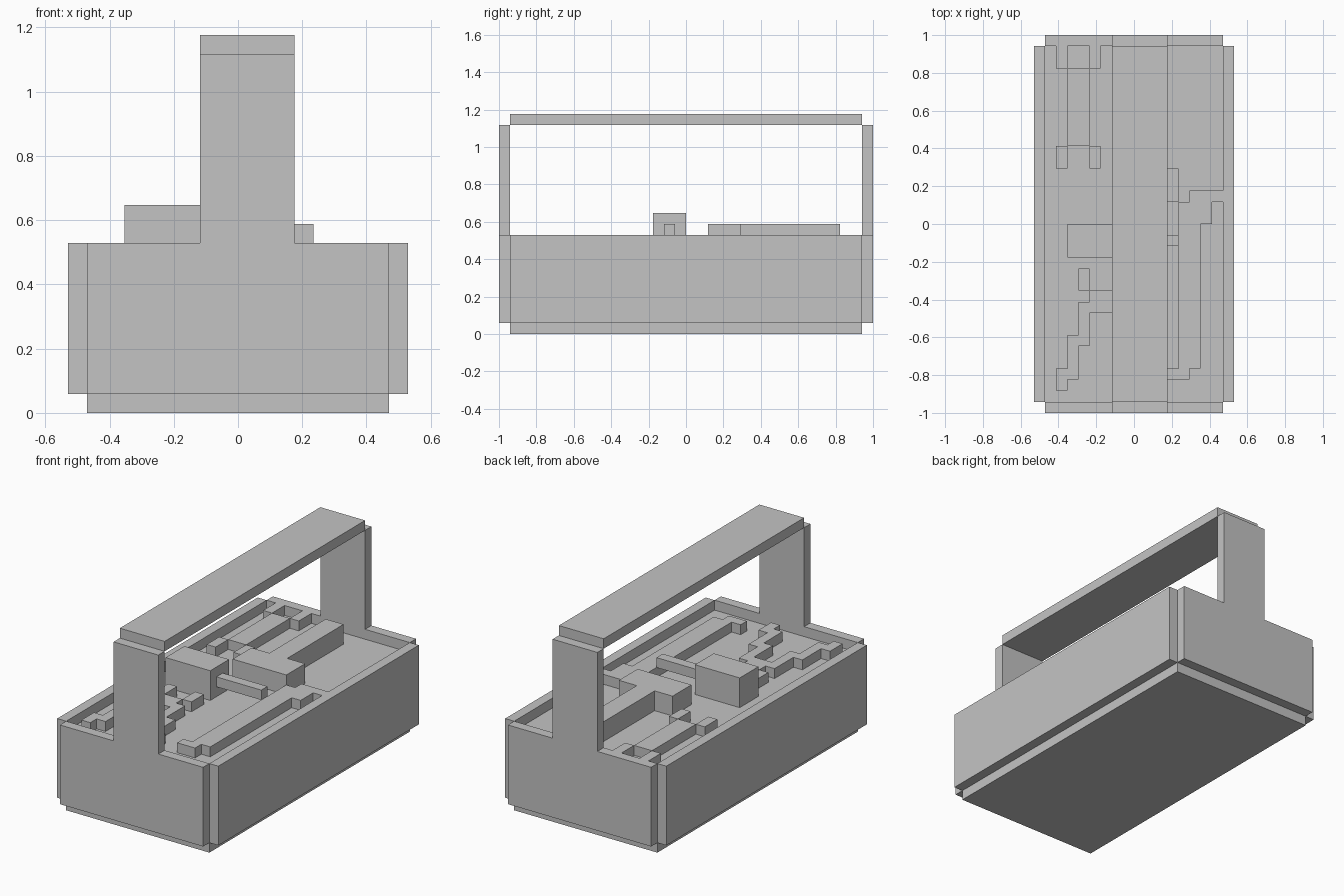
import bpy
import bmesh
from mathutils import Matrix, Vector

cube = bpy.data.objects.get("Cube")
if cube:
    bpy.data.objects.remove(cube, do_unlink=True)

U = 1 / 17          # one block of the grid
FLOOR, RIM = 8, 9   # tray floor and rim heights, in blocks

# One plain grey for everything
grey = bpy.data.materials.new("plain_grey")
grey.use_nodes = True
color = (0.55, 0.55, 0.55, 1)
grey.diffuse_color = color
grey.node_tree.nodes["Principled BSDF"].inputs["Base Color"].default_value = color


def finish(name, bm):
    bmesh.ops.scale(bm, vec=(U, U, U), verts=bm.verts)
    bmesh.ops.recalc_face_normals(bm, faces=bm.faces)
    mesh = bpy.data.meshes.new(name)
    bm.to_mesh(mesh)
    bm.free()
    mesh.materials.append(grey)
    obj = bpy.data.objects.new(name, mesh)
    bpy.context.collection.objects.link(obj)
    return obj


def boxes(name, ranges):
    """Object made of boxes, each given as x, y and z ranges in blocks."""
    bm = bmesh.new()
    for x, y, z in ranges:
        size = [r[1] - r[0] for r in (x, y, z)]
        mid = [(r[0] + r[1]) / 2 for r in (x, y, z)]
        bmesh.ops.create_cube(bm, size=1, matrix=Matrix.Translation(mid) @ Matrix.Diagonal((*size, 1)))
    return finish(name, bm)


def prism(name, points, depth):
    """Object made by extruding a flat outline along a vector."""
    bm = bmesh.new()
    face = bm.faces.new([bm.verts.new(p) for p in points])
    new = bmesh.ops.extrude_face_region(bm, geom=[face], use_keep_orig=True)["geom"]
    bmesh.ops.translate(bm, vec=Vector(depth), verts=[v for v in new if isinstance(v, bmesh.types.BMVert)])
    return finish(name, bm)


# Box body and side walls
boxes("body", [((-8, 8), (-16, 16), (0, FLOOR))])
for side, x in (("right", -9), ("left", 8)):
    boxes(side + "_wall", [((x, x + 1), (-16, 16), (1, RIM))])

# End panels with their uprights, and the grip between them
panel = [(-8, 1), (8, 1), (8, RIM), (3, RIM), (3, 19), (-2, 19), (-2, RIM), (-8, RIM)]
for end, y in (("front", -17), ("back", 16)):
    prism(end + "_panel", [(x, y, z) for x, z in panel], (0, 1, 0))
boxes("handle_grip", [((-2, 3), (-16, 16), (19, 20))])

# Hammer
boxes("hammer_head", [((-2, 4), (2, 5), (FLOOR, 10))])
boxes("hammer_shaft", [((0, 2), (5, 14), (FLOOR, 10))])

# Tape measure with its tape pulled out
boxes("tape_case", [((-6, -1), (-3, 0), (FLOOR, 11))])
boxes("tape_strip", [((-1, 4), (-2, -1), (RIM, 10))])

# Double-ended spanner
flat = (FLOOR, RIM)
spanner = [((-6, -4), (7, 14), flat)]
for x in (-7, -4):
    for y in (5, 14):
        spanner.append(((x, x + 1), (y, y + 2), flat))
boxes("spanner", spanner)

# Pliers, mirrored about their pivot
axis = -3
half = [((1, 2), (-6, -4)), ((0, 1), (-8, -6)), ((1, 2), (-11, -7)),
        ((2, 3), (-14, -10)), ((3, 4), (-15, -13))]
pliers = []
for (a, b), y in half:
    pliers += [((axis + a, axis + b), y, flat), ((axis - b, axis - a), y, flat)]
boxes("pliers", pliers)

# Adjustable wrench
wrench = [(3, -14), (5, -14), (5, -13), (6, -13), (6, 0), (7, 0), (7, 2), (8, 2),
          (8, 3), (5, 3), (5, 2), (4, 2), (4, -13), (3, -13)]
prism("wrench", [(x, y, FLOOR) for x, y in wrench], (0, 0, 1))
